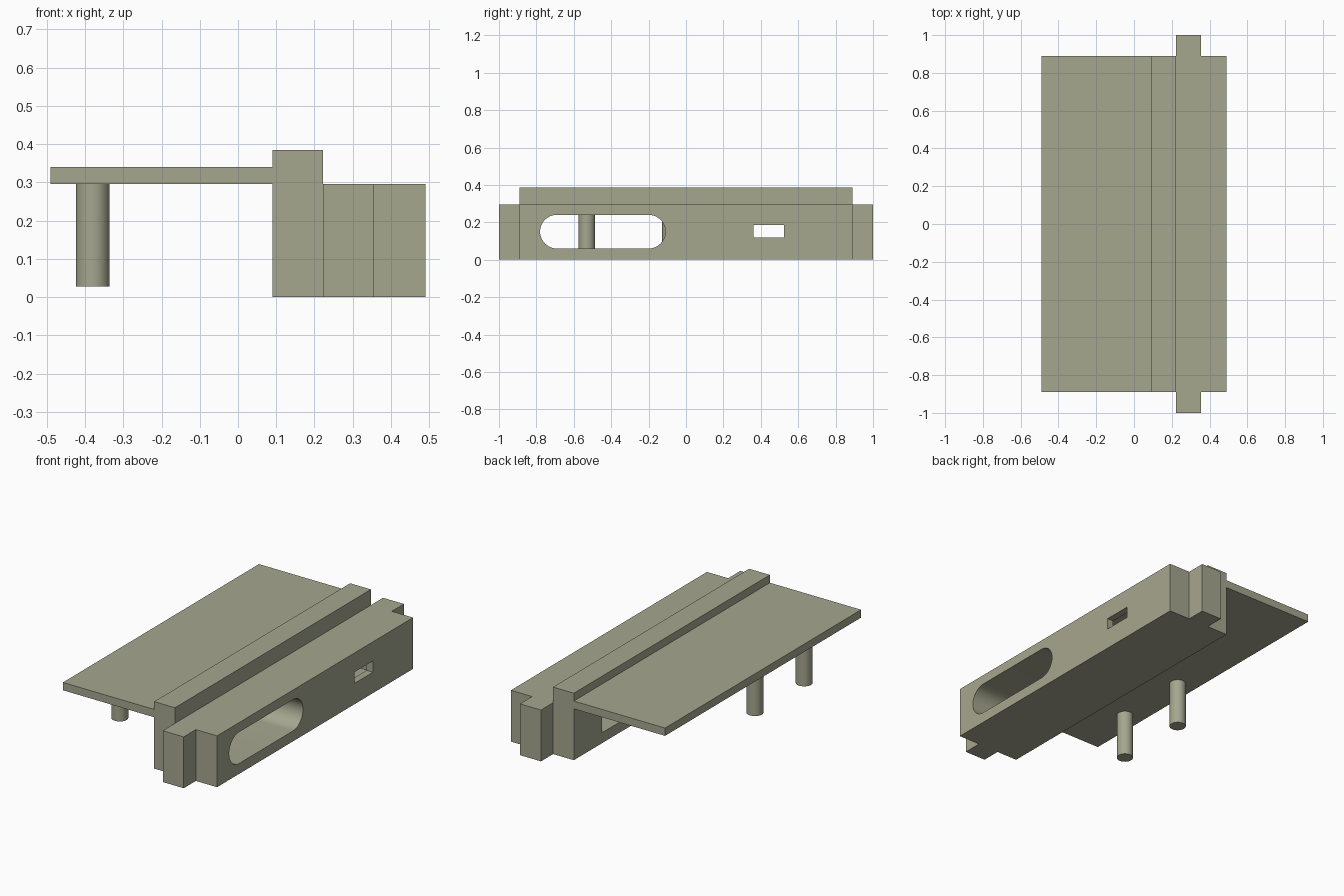
import bpy, bmesh, math

if "Cube" in bpy.data.objects:
    bpy.data.objects.remove(bpy.data.objects["Cube"])

olive = bpy.data.materials.new("olive_grey")
olive.diffuse_color = (0.38, 0.385, 0.275, 1)
olive.use_nodes = True
olive.node_tree.nodes["Principled BSDF"].inputs["Base Color"].default_value = olive.diffuse_color

HALF = 0.89          # half length of the body
X0, X1, X2, X3 = 0.09, 0.222, 0.355, 0.49
DECK, FIN_TOP, PLATE_TOP = 0.295, 0.385, 0.34


def prism(name, points, offset):
    """Extrude a closed 3D outline along the offset vector."""
    bm = bmesh.new()
    face = bm.faces.new([bm.verts.new(p) for p in points])
    new = bmesh.ops.extrude_face_region(bm, geom=[face])["geom"]
    bmesh.ops.translate(bm, vec=offset, verts=[v for v in new if isinstance(v, bmesh.types.BMVert)])
    bmesh.ops.recalc_face_normals(bm, faces=bm.faces)
    mesh = bpy.data.meshes.new(name)
    bm.to_mesh(mesh)
    bm.free()
    mesh.materials.append(olive)
    obj = bpy.data.objects.new(name, mesh)
    bpy.context.collection.objects.link(obj)
    return obj


def box(name, x, y, z):
    pts = [(x[0], y[0], z[0]), (x[1], y[0], z[0]), (x[1], y[1], z[0]), (x[0], y[1], z[0])]
    return prism(name, pts, (0, 0, z[1] - z[0]))


def activate(obj):
    bpy.ops.object.select_all(action='DESELECT')
    obj.select_set(True)
    bpy.context.view_layer.objects.active = obj


def cut(obj, cutter):
    cutter.hide_render = True
    mod = obj.modifiers.new("cut", 'BOOLEAN')
    mod.operation, mod.solver, mod.object = 'DIFFERENCE', 'EXACT', cutter
    activate(obj)
    bpy.ops.object.modifier_apply(modifier=mod.name)
    bpy.data.objects.remove(cutter)


# Body block with raised fin, an L profile run along y
profile = [(X0, 0), (X3, 0), (X3, DECK), (X1, DECK), (X1, FIN_TOP), (X0, FIN_TOP)]
body = prism("body_block", [(x, -HALF, z) for x, z in profile], (0, 2 * HALF, 0))

# Long rounded slot through the body
R, ZC, YA, YB = 0.09, 0.15, -0.69, -0.20
N = 24
slot = []
for yc, start in ((YB, -math.pi / 2), (YA, math.pi / 2)):
    for i in range(N + 1):
        a = start + math.pi * i / N
        slot.append((0, yc + R * math.cos(a), ZC + R * math.sin(a)))
cut(body, prism("slot_cutter", slot, (0.6, 0, 0)))

# Small window in the outer wall, opening into a larger pocket behind
cut(body, box("pocket_cutter", (0.0, X3 - 0.04), (0.25, 0.635), (0.06, 0.24)))
cut(body, box("window_cutter", (0.3, 0.6), (0.36, 0.525), (0.12, 0.185)))
activate(body)
bpy.ops.object.shade_smooth_by_angle(angle=math.radians(30))

# End tabs
for name, s in (("front_tab", -1), ("back_tab", 1)):
    box(name, (X1, X2), sorted((s * HALF, s * 1.0)), (0, DECK))

# Thin cover plate
box("cover_plate", (-0.49, X0), (-HALF, HALF), (DECK, PLATE_TOP))

# Round pegs under the plate
for name, y in (("front_peg", -0.53), ("rear_peg", -0.083)):
    circle = [(-0.38 + 0.044 * math.cos(math.tau * i / 32),
               y + 0.044 * math.sin(math.tau * i / 32), 0.028) for i in range(32)]
    peg = prism(name, circle, (0, 0, DECK - 0.028))
    activate(peg)
    bpy.ops.object.shade_smooth_by_angle(angle=math.radians(30))
